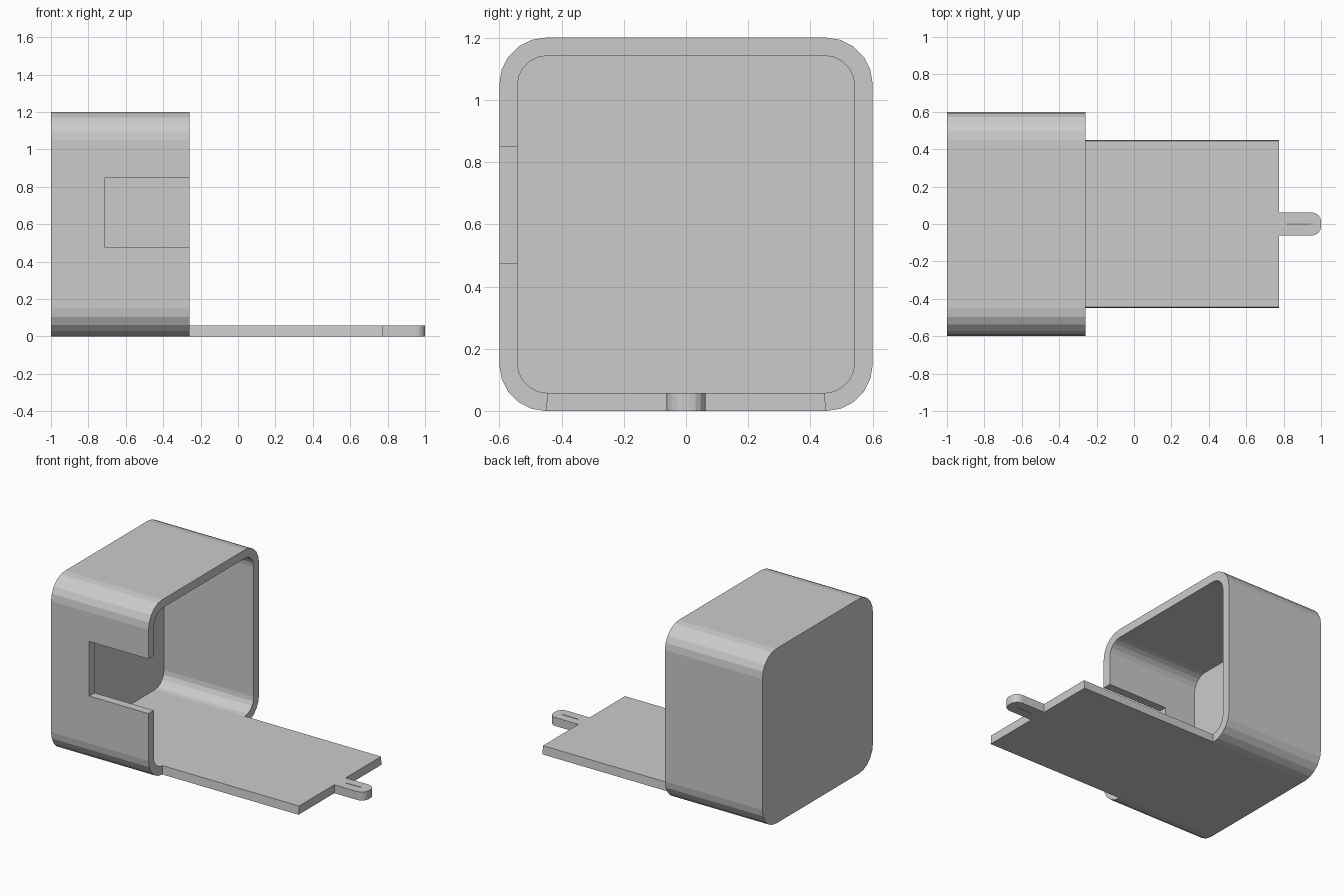
import bpy, bmesh, math

if "Cube" in bpy.data.objects:
    bpy.data.objects.remove(bpy.data.objects["Cube"])


def rounded_rect(u0, u1, v0, v1, r, n):
    """Counter-clockwise outline with n segments per corner."""
    pts = []
    for cu, cv, a in ((u1 - r, v1 - r, 0), (u0 + r, v1 - r, 90),
                      (u0 + r, v0 + r, 180), (u1 - r, v0 + r, 270)):
        for i in range(n + 1):
            t = math.radians(a + 90 * i / n)
            pts.append((cu + r * math.cos(t), cv + r * math.sin(t)))
    return pts


def loft(name, rings):
    """Skin a list of equal-length 3D rings and cap both ends."""
    bm = bmesh.new()
    loops = [[bm.verts.new(p) for p in ring] for ring in rings]
    n = len(loops[0])
    for a, b in zip(loops, loops[1:]):
        for i in range(n):
            j = (i + 1) % n
            bm.faces.new((a[i], a[j], b[j], b[i]))
    bm.faces.new(loops[0][::-1])
    bm.faces.new(loops[-1])
    bmesh.ops.recalc_face_normals(bm, faces=bm.faces)
    mesh = bpy.data.meshes.new(name)
    bm.to_mesh(mesh)
    bm.free()
    obj = bpy.data.objects.new(name, mesh)
    bpy.context.collection.objects.link(obj)
    return obj


def along_x(outline, x):
    return [(x, y, z) for y, z in outline]


def along_z(outline, z):
    return [(x, y, z) for x, y in outline]


def box(name, x0, x1, y0, y1, z0, z1):
    o = [(y0, z0), (y1, z0), (y1, z1), (y0, z1)]
    return loft(name, [along_x(o, x0), along_x(o, x1)])


def cut(obj, cutter):
    cutter.hide_render = True
    cutter.display_type = 'WIRE'
    mod = obj.modifiers.new("cut", 'BOOLEAN')
    mod.operation = 'DIFFERENCE'
    mod.solver = 'EXACT'
    mod.object = cutter


BACK, RIM, WALL = -1.0, -0.26, 0.058

# Hollow rounded housing, open towards +x
outer = rounded_rect(-0.6, 0.6, 0, 1.2, 0.15, 5)
inner = rounded_rect(-0.6 + WALL, 0.6 - WALL, WALL, 1.2 - WALL, 0.097, 5)
housing = loft("housing", [along_x(outer, BACK), along_x(outer, RIM),
                           along_x(inner, RIM), along_x(inner, BACK + WALL)])

# Notch in the front wall, open at the rim
cut(housing, box("notch_cutter", -0.71, -0.1, -0.7, -0.5, 0.475, 0.85))

# Floor plate continuing the housing floor, sides leaning in slightly
plate = [(-0.45, 0), (0.45, 0), (0.445, WALL), (-0.445, WALL)]
loft("floor_plate", [along_x(plate, RIM), along_x(plate, 0.775)])

# Latch tongue with rounded tip and a narrow slit
r, half = 0.05, 0.062
tip = [p for p in rounded_rect(0.7, 1.0, -half, half, r, 4) if p[0] > 0.9]
upper, lower = [p for p in tip if p[1] > 0], [p for p in tip if p[1] < 0]
outline = [(0.775, -half)] + lower + upper + [(0.775, half)]
tongue = loft("latch_tongue", [along_z(outline, 0), along_z(outline, WALL)])
cut(tongue, box("slit_cutter", 0.82, 0.94, -0.002, 0.003, -0.1, 0.2))
